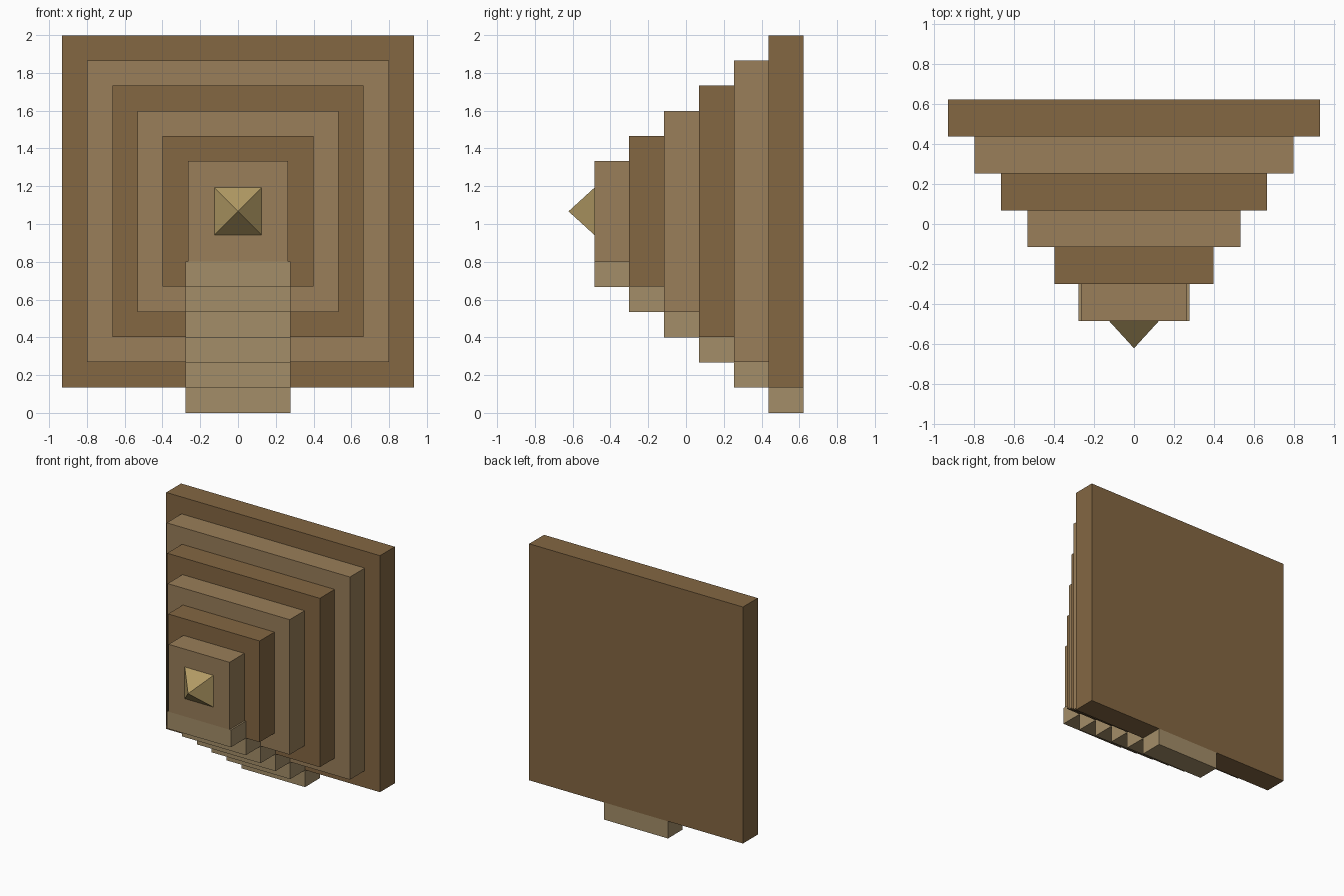
import bpy, bmesh
from mathutils import Vector

if "Cube" in bpy.data.objects:
    bpy.data.objects.remove(bpy.data.objects["Cube"])


def material(name, rgb):
    m = bpy.data.materials.new(name)
    m.diffuse_color = (*rgb, 1)
    m.use_nodes = True
    m.node_tree.nodes["Principled BSDF"].inputs["Base Color"].default_value = m.diffuse_color
    return m


def add_mesh(name, bm, mat):
    bmesh.ops.recalc_face_normals(bm, faces=bm.faces)
    me = bpy.data.meshes.new(name)
    bm.to_mesh(me)
    bm.free()
    me.materials.append(mat)
    ob = bpy.data.objects.new(name, me)
    bpy.context.collection.objects.link(ob)
    return ob


def box(name, lo, hi, mat):
    lo, hi = Vector(lo), Vector(hi)
    bm = bmesh.new()
    bmesh.ops.create_cube(bm, size=1)
    for v in bm.verts:
        v.co = Vector((v.co[i] * (hi[i] - lo[i]) + (lo[i] + hi[i]) / 2 for i in range(3)))
    return add_mesh(name, bm, mat)


dark = material("dark_wood", (0.23, 0.135, 0.055))
light = material("light_wood", (0.32, 0.21, 0.10))
pale = material("pale_wood", (0.37, 0.27, 0.14))
gold = material("tip_gold", (0.45, 0.33, 0.13))

TIERS = 6
RISE = 0.1333     # border of each tier
DEPTH = 0.1845    # thickness of each tier
BACK = 0.622
MID_Z = 1.067

# Shrinking square tiers with a stair block under each one
for i in range(TIERS):
    y1 = BACK - i * DEPTH
    y0 = y1 - DEPTH
    half = 0.932 - i * RISE
    box(f"tier_{i + 1}", (-half, y0, MID_Z - half), (half, y1, MID_Z + half),
        light if i % 2 else dark)
    box(f"stair_{i + 1}", (-0.278, y0, i * RISE), (0.278, y1, (i + 1) * RISE + 0.002), pale)

# Pyramid tip pointing forward
base_y = BACK - TIERS * DEPTH
bm = bmesh.new()
corners = [bm.verts.new((sx * 0.125, base_y, MID_Z + sz * 0.125))
           for sx, sz in ((-1, -1), (1, -1), (1, 1), (-1, 1))]
apex = bm.verts.new((0, -0.622, MID_Z))
bm.faces.new(corners)
for a, b in zip(corners, corners[1:] + corners[:1]):
    bm.faces.new((a, b, apex))
add_mesh("pyramid_tip", bm, gold)
